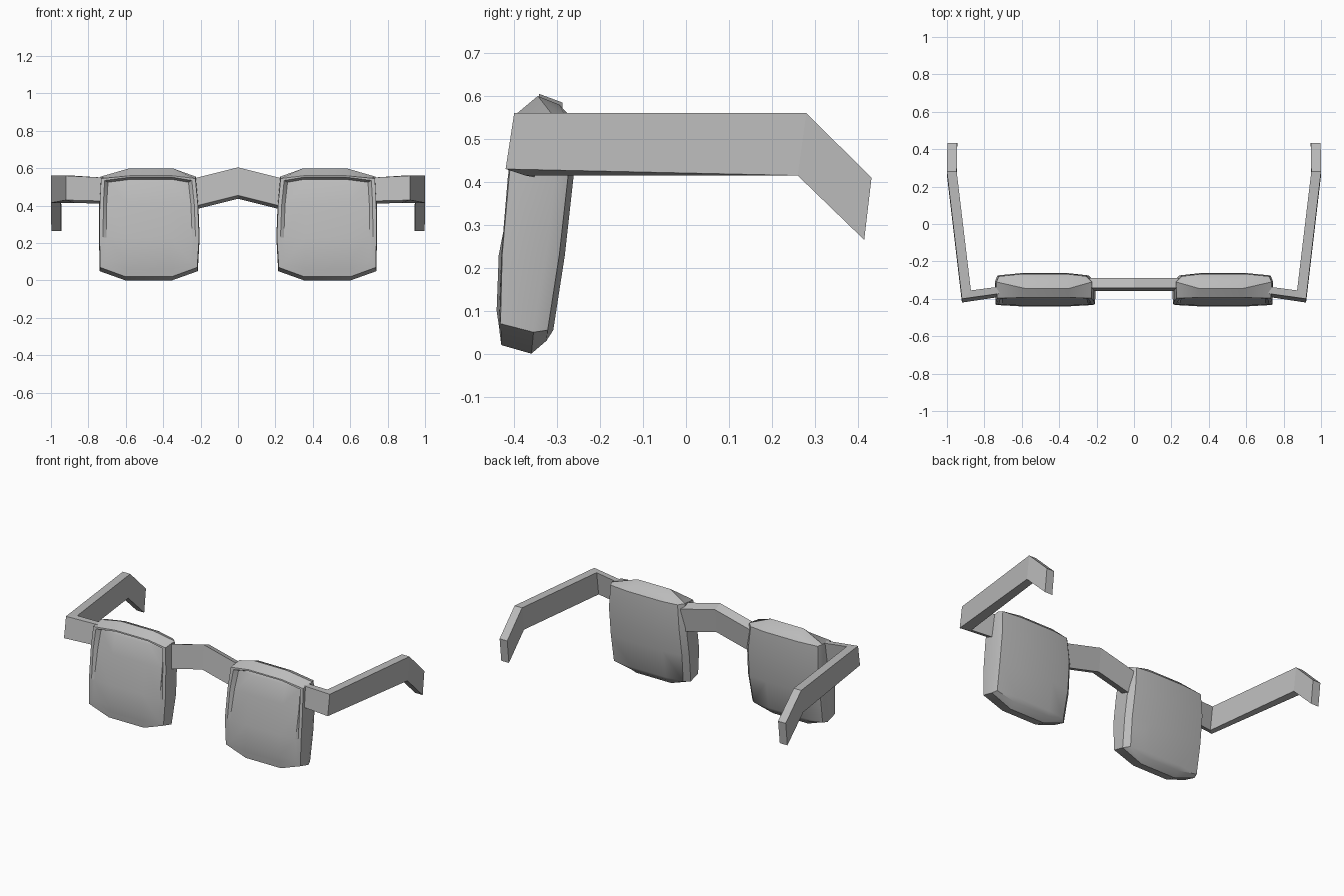
import bpy, bmesh, math

if "Cube" in bpy.data.objects:
    bpy.data.objects.remove(bpy.data.objects["Cube"], do_unlink=True)

grey = bpy.data.materials.new("plain grey")
grey.use_nodes = True
grey.diffuse_color = (0.5, 0.5, 0.5, 1)
grey.node_tree.nodes["Principled BSDF"].inputs["Base Color"].default_value = (0.5, 0.5, 0.5, 1)


def finish(bm, name, smooth):
    bmesh.ops.recalc_face_normals(bm, faces=bm.faces[:])
    mesh = bpy.data.meshes.new(name)
    bm.to_mesh(mesh)
    bm.free()
    mesh.materials.append(grey)
    obj = bpy.data.objects.new(name, mesh)
    bpy.context.collection.objects.link(obj)
    if smooth:
        bpy.ops.object.select_all(action="DESELECT")
        obj.select_set(True)
        bpy.context.view_layer.objects.active = obj
        bpy.ops.object.shade_smooth_by_angle(angle=math.radians(28))


def bridge_rings(bm, a, b):
    n = len(a)
    for i in range(n):
        j = (i + 1) % n
        bm.faces.new((a[i], a[j], b[j], b[i]))


def loft(name, sections):
    """Closed bar through a chain of four-cornered sections."""
    bm = bmesh.new()
    rings = [[bm.verts.new(p) for p in s] for s in sections]
    for a, b in zip(rings, rings[1:]):
        bridge_rings(bm, a, b)
    bm.faces.new(rings[0])
    bm.faces.new(rings[-1])
    finish(bm, name, False)


# Lens outline: inner and outer x of the six rows, bottom to top
INNER = (0.355, 0.215, 0.205, 0.212, 0.225, 0.35)
OUTER = (0.60, 0.74, 0.743, 0.742, 0.735, 0.58)
RIM = (0, 1, 5, 9, 13, 17, 19, 18, 14, 10, 6, 2)

# Layers from back to front: inner inset, outer inset, row heights, row depths
LAYERS = (
    (0.03, 0.012, (0.03, 0.055, 0.23, 0.41, 0.55, 0.58),
     (-0.325, -0.322, -0.295, -0.275, -0.28, -0.295)),
    (0, 0, (0, 0.05, 0.23, 0.41, 0.555, 0.60),
     (-0.36, -0.355, -0.325, -0.305, -0.31, -0.345)),
    (0.003, 0.003, (0.02, 0.07, 0.23, 0.41, 0.545, 0.56),
     (-0.43, -0.432, -0.428, -0.412, -0.397, -0.393)),
    (0.022, 0.022, (0.05, 0.09, 0.23, 0.41, 0.535, 0.552),
     (-0.434, -0.434, -0.43, -0.415, -0.398, -0.394)),
    (0.04, 0.04, (0.06, 0.10, 0.23, 0.41, 0.525, 0.54),
     (-0.435, -0.435, -0.43, -0.395, -0.372, -0.368)),
)


def layer_points(side, layer, bulge):
    inset_in, inset_out, heights, depths = layer
    points = []
    for r in range(6):
        ends = r in (0, 5)
        a = INNER[r] + (0 if ends else inset_in)
        b = OUTER[r] - (0 if ends else inset_out)
        columns = (a, b) if ends else (a, 0.36, 0.595, b)
        for c, x in enumerate(columns):
            inside = not ends and c in (1, 2)
            y = depths[r] + (bulge if inside else 0)
            points.append((side * x, y, heights[r]))
    return points


def cap(bm, v):
    faces = [(0, 1, 4, 3), (0, 3, 2), (1, 5, 4),
             (15, 16, 19, 18), (14, 15, 18), (16, 17, 19)]
    for start in range(2, 14, 4):
        faces += [(i, i + 1, i + 5, i + 4) for i in range(start, start + 3)]
    for f in faces:
        bm.faces.new([v[i] for i in f])


def lens(name, side):
    bm = bmesh.new()
    rings = []
    last = len(LAYERS) - 1
    for n, layer in enumerate(LAYERS):
        capped = n in (0, last)
        bulge = 0.013 if n == 0 else -0.006
        points = layer_points(side, layer, bulge)
        v = {i: bm.verts.new(p) for i, p in enumerate(points) if capped or i in RIM}
        rings.append([v[i] for i in RIM])
        if capped:
            cap(bm, v)
    for a, b in zip(rings, rings[1:]):
        bridge_rings(bm, a, b)
    finish(bm, name, True)


# Side arm with hinge end: front bottom, front top, back top, back bottom
ARM = (
    ((0.72, -0.39, 0.425), (0.72, -0.372, 0.55), (0.72, -0.335, 0.55), (0.72, -0.35, 0.41)),
    ((0.92, -0.42, 0.43), (0.92, -0.40, 0.56), (0.872, -0.355, 0.56), (0.872, -0.375, 0.415)),
    ((1.0, 0.26, 0.415), (1.0, 0.28, 0.56), (0.948, 0.28, 0.56), (0.948, 0.26, 0.415)),
    ((0.998, 0.415, 0.265), (0.998, 0.432, 0.41), (0.945, 0.432, 0.41), (0.945, 0.415, 0.265)),
)

for word, side in (("left", 1), ("right", -1)):
    lens(word + "_lens", side)
    loft(word + "_arm", [[(side * x, y, z) for x, y, z in s] for s in ARM])

# Nose bridge: leaning bar with a peak in the middle
BAR = ((-0.358, 0.455), (-0.342, 0.605), (-0.288, 0.585), (-0.304, 0.437))
loft("nose_bridge", [[(x, y, z - 0.25 * abs(x)) for y, z in BAR] for x in (-0.24, 0, 0.24)])
